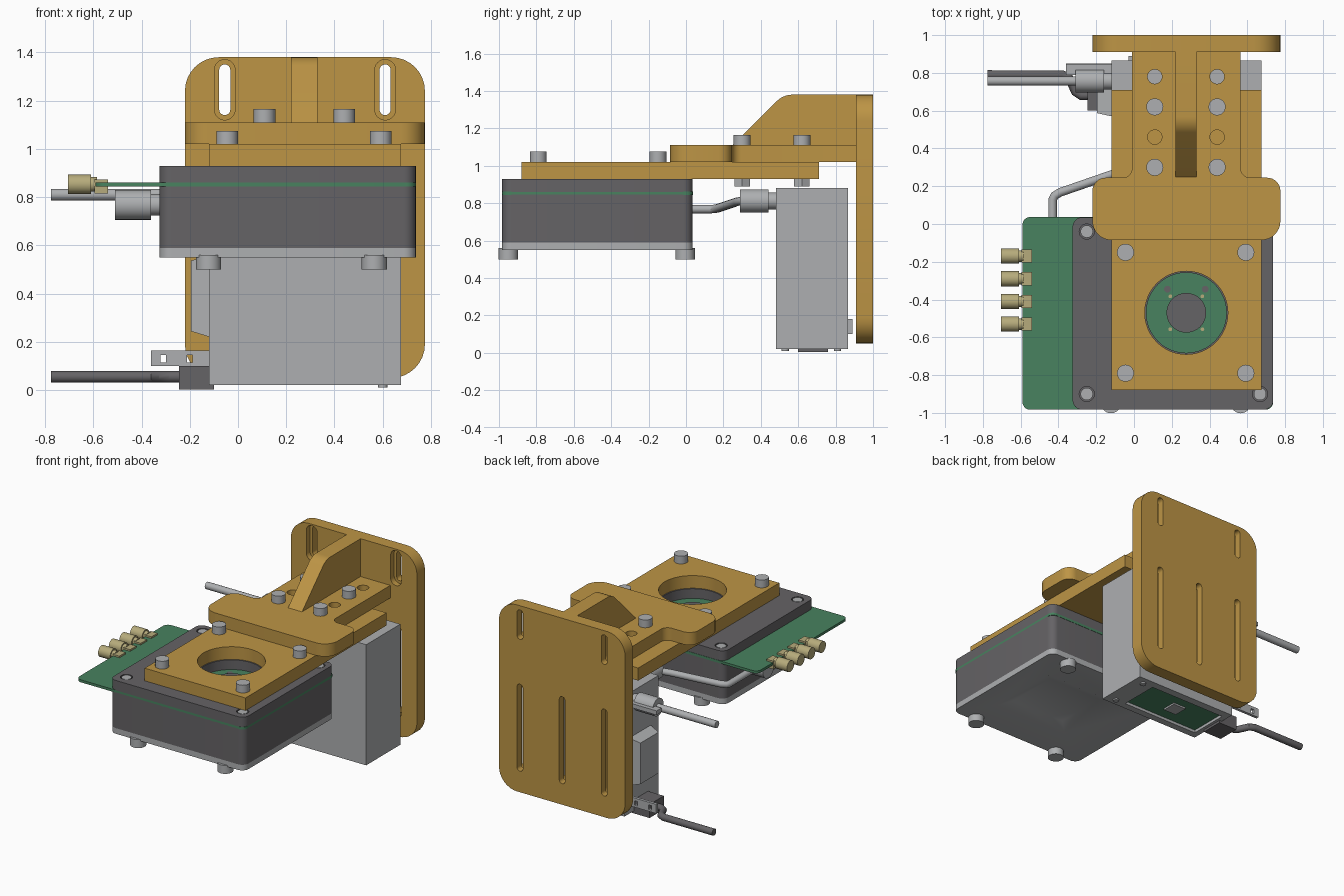
import bpy, bmesh, math
from mathutils import Vector

cube = bpy.data.objects.get("Cube")
if cube:
    bpy.data.objects.remove(cube, do_unlink=True)


def material(name, rgb):
    m = bpy.data.materials.new(name)
    m.use_nodes = True
    m.diffuse_color = (*rgb, 1)
    m.node_tree.nodes["Principled BSDF"].inputs["Base Color"].default_value = (*rgb, 1)
    return m


BROWN = material("ochre brown", (0.51, 0.30, 0.06))
GRAY = material("light gray", (0.42, 0.43, 0.44))
DARK = material("dark gray", (0.13, 0.125, 0.132))
GREEN = material("board green", (0.065, 0.225, 0.115))
GOLD = material("pale gold", (0.47, 0.41, 0.20))

# Maps a flat profile (u, v) and a depth w to space, by extrusion axis
PLACE = {"x": lambda u, v, w: (w, u, v),
         "y": lambda u, v, w: (u, w, v),
         "z": lambda u, v, w: (u, v, w)}


def rounded(corners, n=8):
    """Polygon from (u, v, radius) corners with each corner filleted."""
    out = []
    for i, (u, v, r) in enumerate(corners):
        p = Vector((u, v))
        if r == 0:
            out.append((u, v))
            continue
        a = (Vector(corners[i - 1][:2]) - p).normalized()
        b = (Vector(corners[(i + 1) % len(corners)][:2]) - p).normalized()
        half = a.angle(b) / 2
        mid = p + (a + b).normalized() * (r / math.sin(half))
        start = p + a * (r / math.tan(half)) - mid
        sweep = start.angle_signed(p + b * (r / math.tan(half)) - mid)
        for k in range(n + 1):
            t = -sweep * k / n
            out.append((mid.x + start.x * math.cos(t) - start.y * math.sin(t),
                        mid.y + start.x * math.sin(t) + start.y * math.cos(t)))
    return out


def rect(u0, u1, v0, v1, r=0.0):
    return rounded([(u0, v0, r), (u1, v0, r), (u1, v1, r), (u0, v1, r)])


def circle(u, v, r, n=32):
    return [(u + r * math.cos(k * math.tau / n), v + r * math.sin(k * math.tau / n)) for k in range(n)]


def prisms(name, shapes, mat):
    """One object from shapes of (profile, axis, low, high[, end scale])."""
    bm = bmesh.new()
    for profile, axis, lo, hi, *taper in shapes:
        s = taper[0] if taper else 1
        cu = (min(p[0] for p in profile) + max(p[0] for p in profile)) / 2
        cv = (min(p[1] for p in profile) + max(p[1] for p in profile)) / 2
        a = [bm.verts.new(PLACE[axis](u, v, lo)) for u, v in profile]
        b = [bm.verts.new(PLACE[axis](cu + (u - cu) * s, cv + (v - cv) * s, hi)) for u, v in profile]
        bm.faces.new(a)
        bm.faces.new(b)
        for i in range(len(a)):
            bm.faces.new((a[i - 1], a[i], b[i], b[i - 1]))
    bmesh.ops.recalc_face_normals(bm, faces=bm.faces)
    me = bpy.data.meshes.new(name)
    bm.to_mesh(me)
    bm.free()
    me.materials.append(mat)
    ob = bpy.data.objects.new(name, me)
    bpy.context.collection.objects.link(ob)
    return ob


def activate(ob):
    bpy.ops.object.select_all(action="DESELECT")
    ob.select_set(True)
    bpy.context.view_layer.objects.active = ob


def cut(ob, shapes):
    cutter = prisms(ob.name + "_cutter", shapes, ob.data.materials[0])
    cutter.hide_render = True
    mod = ob.modifiers.new("cut", "BOOLEAN")
    mod.operation, mod.solver, mod.object = "DIFFERENCE", "EXACT", cutter
    activate(ob)
    bpy.ops.object.modifier_apply(modifier=mod.name)
    bpy.data.objects.remove(cutter, do_unlink=True)


def tube(name, points, r, mat):
    cu = bpy.data.curves.new(name, "CURVE")
    cu.dimensions, cu.bevel_depth, cu.bevel_resolution, cu.use_fill_caps = "3D", r, 5, True
    sp = cu.splines.new("POLY")
    sp.points.add(len(points) - 1)
    for pt, co in zip(sp.points, points):
        pt.co = (*co, 1)
    cu.materials.append(mat)
    ob = bpy.data.objects.new(name, cu)
    bpy.context.collection.objects.link(ob)
    activate(ob)
    bpy.ops.object.convert(target="MESH")


CX, CY = 0.277, -0.47

# Rear mounting plate with counterbored slots
plate = prisms("rear_plate", [(rect(-0.22, 0.775, 0.05, 1.38, 0.14), "y", 0.91, 1.0)], BROWN)
slots = [(x, 1.14, 1.35) for x in (-0.055, 0.61)] + [(x, 0.2, 0.82) for x in (-0.055, CX, 0.61)]
cut(plate, [(rect(x - 0.023, x + 0.023, a, b, 0.0229), "y", 0.85, 1.05) for x, a, b in slots])
cut(plate, [(rect(x - 0.043, x + 0.043, a - 0.02, b + 0.02, 0.0429), "y", 0.85, 0.95) for x, a, b in slots])

# T-shaped arm with bolt holes, and its gusset
arm = prisms("arm", [(rounded([(-0.22, -0.085, 0.1), (0.775, -0.085, 0.1), (0.775, 0.245, 0.07),
                               (0.565, 0.245, 0.05), (0.565, 0.91, 0), (-0.01, 0.91, 0),
                               (-0.01, 0.245, 0.05), (-0.22, 0.245, 0.07)]), "z", 1.02, 1.11)], BROWN)
BOLT_X = (0.11, 0.44)
cut(arm, [(circle(x, y, 0.038), "z", 0.99, 1.15) for x in BOLT_X for y in (0.46, 0.78)])
prisms("gusset", [(rounded([(0.25, 1.11, 0), (0.91, 1.11, 0), (0.91, 1.38, 0), (0.52, 1.38, 0.12)]),
                   "x", 0.22, 0.33)], BROWN)

# Sensor carrier plate with round window
carrier = prisms("carrier_plate", [(rect(-0.12, 0.675, -0.88, 0.71), "z", 0.93, 1.02)], BROWN)
cut(carrier, [(circle(CX, CY, 0.22, 48), "z", 0.9, 1.05)])

# Bolts, nuts and case screws
prisms("arm_bolts", [(circle(x, y, 0.045), "z", 1.1, 1.165) for x in BOLT_X for y in (0.3, 0.62)], GRAY)
prisms("arm_nuts", [(circle(x, y, 0.048, 6), "z", 0.89, 0.935) for x in BOLT_X for y in (0.3, 0.62)], GRAY)
prisms("carrier_bolts", [(circle(x, y, 0.045), "z", 1.01, 1.075)
                         for x in (-0.045, 0.592) for y in (-0.15, -0.79)], GRAY)
prisms("foot_bolts", [(circle(x, y, 0.052), "z", 0.5, 0.56) for x in (-0.122, 0.565) for y in (-0.95, -0.005)], GRAY)
CASE_SCREWS = [(x, y) for x in (-0.25, 0.667) for y in (-0.9, -0.04)]
prisms("case_screws", [(circle(x, y, 0.033), "z", 0.9, 0.928) for x, y in CASE_SCREWS], GRAY)

# Camera case around the circuit board
CASE = rect(-0.325, 0.737, -0.983, 0.035, 0.05)
base = prisms("case_base", [(CASE, "z", 0.55, 0.59)], GRAY)
cut(base, [(rect(CX - 0.3, CX + 0.3, CY - 0.27, CY + 0.27), "z", 0.545, 0.58, 0.7)])
prisms("case_lower", [(CASE, "z", 0.59, 0.845)], DARK)
lid = prisms("case_lid", [(CASE, "z", 0.86, 0.93)], DARK)
cut(lid, [(circle(CX, CY, 0.212, 48), "z", 0.8, 1)]
    + [(circle(x, y, 0.04), "z", 0.905, 1) for x, y in CASE_SCREWS])
prisms("circuit_board", [(rect(-0.59, 0.737, -0.983, 0.037, 0.04), "z", 0.843, 0.861)], GREEN)
prisms("sensor", [(circle(CX, CY, 0.105), "z", 0.86, 0.885)], DARK)
prisms("board_holes", [(circle(CX + s * 0.1, CY + 0.125, 0.018, 16), "z", 0.86, 0.864) for s in (-1, 1)], DARK)
prisms("board_pads", [(circle(CX + s * 0.085, CY + t * 0.087, 0.01, 12), "z", 0.86, 0.864)
                      for s in (-1, 1) for t in (-1, 1)], GOLD)

# Row of edge connectors
ROW = [-0.17 - 0.12 * i for i in range(4)]
prisms("connector_barrels", [(circle(y, 0.853, 0.04), "x", -0.705, -0.61) for y in ROW]
       + [(circle(y, 0.853, 0.03), "x", -0.61, -0.585) for y in ROW], GOLD)
prisms("connector_bodies", [(rect(y - 0.035, y + 0.035, 0.815, 0.873), "x", -0.595, -0.54) for y in ROW], GOLD)

# Controller box with a recessed board underneath and a raised side panel
box = prisms("controller_box", [(rect(-0.12, 0.675, 0.48, 0.865), "z", 0.02, 0.88)], GRAY)
cut(box, [(rect(-0.08, 0.52, 0.53, 0.81), "z", -0.02, 0.05)])
prisms("controller_board", [(rect(-0.08, 0.52, 0.53, 0.81), "z", 0.04, 0.055)], GREEN)
prisms("controller_chip", [(rect(0.16, 0.26, 0.62, 0.72), "z", 0.028, 0.042)], GRAY)
prisms("box_feet", [(circle(0.6, y, 0.02, 16), "z", 0.01, 0.025) for y in (0.53, 0.81)], GRAY)
prisms("side_panel", [(rect(0.57, 0.81, 0.22, 0.56), "x", -0.118, -0.195, 0.86)], GRAY)

# Bracket and lower cable plug
bracket = prisms("cable_bracket", [(rect(-0.36, -0.1, 0.1, 0.165), "y", 0.83, 0.85),
                                   (rect(-0.03, 0.01, 0.1, 0.18), "y", 0.86, 0.89)], GRAY)
cut(bracket, [(rect(x - 0.012, x + 0.012, z - 0.016, z + 0.016), "y", 0.8, 0.858)
              for x in (-0.31, -0.2) for z in (0.13,)])
prisms("lower_plug", [(rect(-0.245, -0.1, 0.6, 0.76), "z", 0.003, 0.1)], DARK)
tube("lower_cable", [(-0.775, 0.79, 0.055), (-0.38, 0.79, 0.055), (-0.345, 0.775, 0.055),
                     (-0.31, 0.7, 0.055), (-0.28, 0.68, 0.055), (-0.2, 0.68, 0.055)], 0.024, DARK)

# Upper cable with its plug
tube("upper_cable", [(-0.775, 0.757, 0.81), (-0.28, 0.757, 0.81)], 0.025, GRAY)
prisms("upper_plug", [(circle(0.757, 0.81, 0.062), "x", -0.31, -0.16),
                      (circle(0.757, 0.81, 0.045), "x", -0.16, -0.11)], GRAY)
prisms("upper_plug_tab", [(rect(-0.36, -0.12, 0.79, 0.845), "z", 0.8, 0.83)], GRAY)

# Link cable between case and box, with plugs at both ends
tube("link_cable", [(-0.43, -0.2, 0.768), (-0.43, 0.13, 0.768), (-0.42, 0.15, 0.769), (-0.39, 0.168, 0.772),
                    (-0.08, 0.275, 0.808), (0.0, 0.3, 0.812), (0.03, 0.33, 0.812)], 0.023, GRAY)
prisms("case_plug", [(circle(-0.2, 0.768, 0.062), "x", -0.51, -0.36),
                     (circle(-0.2, 0.768, 0.045), "x", -0.36, -0.32)], GRAY)
prisms("box_plug", [(circle(0.03, 0.812, 0.062), "y", 0.29, 0.44),
                    (circle(0.03, 0.812, 0.045), "y", 0.44, 0.49)], GRAY)

# Smooth round sides, keep edges crisp
for ob in list(bpy.context.collection.objects):
    if ob.type == "MESH":
        activate(ob)
        bpy.ops.object.shade_smooth_by_angle(angle=math.radians(30))
